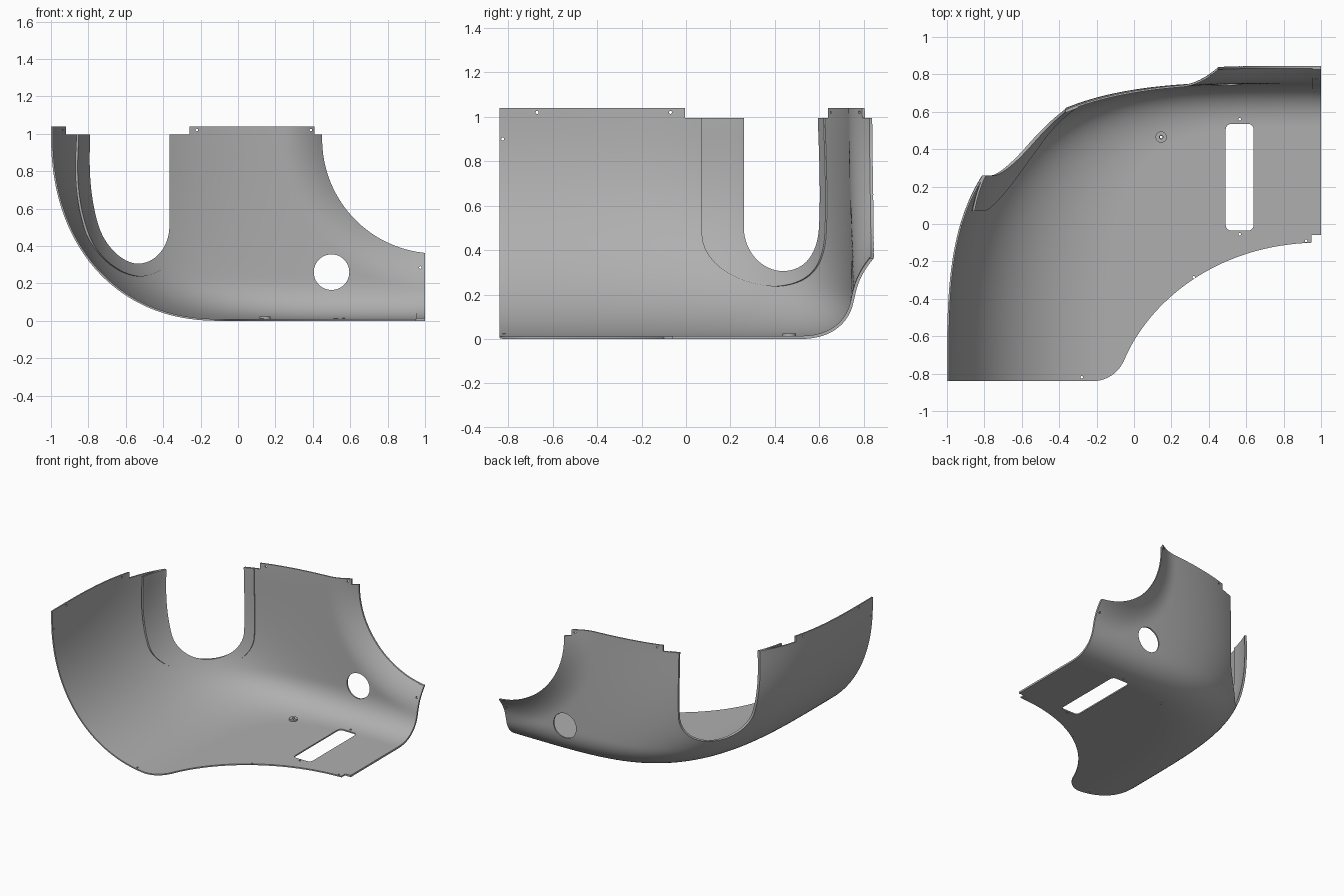
import bpy, bmesh, math
from mathutils import Vector
from mathutils.geometry import interpolate_bezier

old = bpy.data.objects.get("Cube")
if old:
    bpy.data.objects.remove(old)

grey = bpy.data.materials.new("plain grey")
grey.use_nodes = True
grey.diffuse_color = (0.43, 0.43, 0.43, 1)
grey.node_tree.nodes["Principled BSDF"].inputs["Base Color"].default_value = (0.43, 0.43, 0.43, 1)


def link(name, bm):
    mesh = bpy.data.meshes.new(name)
    bm.to_mesh(mesh)
    bm.free()
    ob = bpy.data.objects.new(name, mesh)
    bpy.context.collection.objects.link(ob)
    return ob


def clamp(t, top=1):
    return min(top, max(0, t))


def quarter(z, depth, height, power):
    """Inward shift of a wall that rounds into the floor below a given height."""
    k = max(0, 1 - z / height)
    return depth * (1 - (1 - k ** power) ** (1 / power))


def panel(name, inset, thickness, cols=140, rows=50):
    """Corner shell: stacked superelliptic sections with a flat floor."""
    bm = bmesh.new()

    def point(i, z, scale=1):
        n = 3.35 + 0.9 * max(0, 1 - z) ** 1.4
        a = math.pi / 2 * i / cols
        c, s = max(0, math.cos(a)), math.sin(a)
        r = scale / (c ** n + s ** n) ** (1 / n)
        x = 1 - r * c * (2 - quarter(z, 0.9, 1, 2.2))
        y = -0.84 + r * s * (1.6 - quarter(z, 0.25, 0.23, 2.3))
        # flare of the wall around the rear arch
        if z > 0.05 and y > 0.4:
            t = 1 - (math.hypot(x - 1.06, z - 0.97) - 0.61) / 0.2
            y += 0.085 * clamp(t, 1.3) ** 2
        return bm.verts.new((x, y, z))

    rings = [[point(i, 0, k / 5) for i in range(cols + 1)] for k in range(1, 6)]
    rings += [[point(i, 1.04 * (j / rows) ** 2.2) for i in range(cols + 1)]
              for j in range(1, rows + 1)]
    hub = bm.verts.new((1, -0.84, 0))
    for i in range(cols):
        bm.faces.new((hub, rings[0][i + 1], rings[0][i]))
        for lo, hi in zip(rings, rings[1:]):
            bm.faces.new((lo[i], lo[i + 1], hi[i + 1], hi[i]))
    bm.normal_update()
    for v, nrm in [(v, v.normal.copy()) for v in bm.verts]:
        v.co += nrm * inset(v.co)
    ob = link(name, bm)
    m = ob.modifiers.new("thickness", 'SOLIDIFY')
    m.thickness = thickness
    m.offset = 1
    return ob


def prism(bm, pts, axis, lo, hi):
    place = {'X': lambda a, b, h: (h, a, b),
             'Y': lambda a, b, h: (a, h, b),
             'Z': lambda a, b, h: (a, b, h)}[axis]
    ends = [[bm.verts.new(place(a, b, h)) for a, b in pts] for h in (lo, hi)]
    bm.faces.new(ends[0])
    bm.faces.new(ends[1][::-1])
    for i in range(len(pts)):
        j = (i + 1) % len(pts)
        bm.faces.new((ends[0][i], ends[0][j], ends[1][j], ends[1][i]))


def arc(cx, cy, r, start, stop, steps):
    return [(cx + r * math.cos(math.radians(start + (stop - start) * k / steps)),
             cy + r * math.sin(math.radians(start + (stop - start) * k / steps)))
            for k in range(steps + 1)]


def circle(cx, cy, r, steps=12):
    return arc(cx, cy, r, 0, 360, steps)[:-1]


def rect(x0, y0, x1, y1):
    return [(x0, y0), (x1, y0), (x1, y1), (x0, y1)]


def finish_cutter(name, bm):
    bmesh.ops.recalc_face_normals(bm, faces=bm.faces)
    ob = link(name, bm)
    ob.hide_render = True
    return ob


def window_cutter(name, x0, y0, z0, ex, ey, height, steps=16):
    """U-shaped corner opening made of stacked rectangles."""
    bm = bmesh.new()
    levels = [(1 - math.cos(math.pi / 2 * k / steps), 1 - math.sin(math.pi / 2 * k / steps))
              for k in range(steps + 1)]
    rings = []
    for up, e in levels + [(None, 0)]:
        z = 1.3 if up is None else z0 + height * up
        rings.append([bm.verts.new((x, y, z))
                      for x, y in rect(-1.4, y0 + ey * e, x0 - ex * e, 1.4)])
    bm.faces.new(rings[0])
    bm.faces.new(rings[-1])
    for lo, hi in zip(rings, rings[1:]):
        for i in range(4):
            j = (i + 1) % 4
            bm.faces.new((lo[i], lo[j], hi[j], hi[i]))
    return finish_cutter(name, bm)


# Cutters
window = window_cutter("window_cutter", -0.367, 0.26, 0.305, 0.17, 0.18, 0.2)
border = window_cutter("border_cutter", -0.3, 0.07, 0.235, 0.24, 0.36, 0.24)

bm = bmesh.new()
# rear arch, lamp hole, floor arch and slot
prism(bm, arc(1.06, 0.97, 0.61, 180, 270, 40) + [(1.3, 0.36), (1.3, 1.3), (0.45, 1.3)],
      'Y', 0.4, 1.2)
prism(bm, circle(0.5, 0.26, 0.095, 48), 'Y', 0.4, 1.2)
sweep = interpolate_bezier(Vector((-0.055, -0.735)), Vector((0.06, -0.45)),
                           Vector((0.4, -0.12)), Vector((0.95, -0.1)), 40)
prism(bm, arc(-0.22, -0.66, 0.18, 270, 330, 12) + [(p.x, p.y) for p in sweep]
      + [(0.95, -0.06), (1.2, -0.06), (1.2, -1), (-0.22, -1)], 'Z', -0.1, 0.1)
slot = []
for cx, cy, a in ((0.61, 0.505, 0), (0.52, 0.505, 90), (0.52, -0.005, 180), (0.61, -0.005, 270)):
    slot += arc(cx, cy, 0.03, a, a + 90, 6)
prism(bm, slot, 'Z', -0.1, 0.1)
# screw holes
for x, y in ((0.565, 0.56), (0.565, -0.055), (0.32, -0.285), (-0.28, -0.82),
             (0.92, -0.09), (0.145, 0.465)):
    prism(bm, circle(x, y, 0.007), 'Z', -0.1, 0.1)
for x, z in ((-0.22, 1.02), (0.39, 1.02), (0.975, 0.285)):
    prism(bm, circle(x, z, 0.007), 'Y', 0.4, 1.2)
for y, z in ((-0.67, 1.02), (-0.07, 1.02), (-0.825, 0.9)):
    prism(bm, circle(y, z, 0.007), 'X', -1.2, -0.8)
openings = finish_cutter("openings_cutter", bm)

bm = bmesh.new()
prism(bm, rect(-1.3, -0.005, -0.26, 1.3), 'Z', 0.995, 1.4)
prism(bm, rect(0.41, 0.4, 1.3, 1.3), 'Z', 0.995, 1.4)
rim = finish_cutter("rim_cutter", bm)

bm = bmesh.new()
prism(bm, rect(0.955, -0.4, 1.3, 1.3), 'Z', -0.2, 0.7)
side = finish_cutter("side_cutter", bm)


def carve(ob, steps):
    for cutter, op in steps:
        m = ob.modifiers.new(cutter.name, 'BOOLEAN')
        m.object, m.operation, m.solver = cutter, op, 'EXACT'
    graph = bpy.context.evaluated_depsgraph_get()
    mesh = bpy.data.meshes.new_from_object(ob.evaluated_get(graph))
    ob.modifiers.clear()
    ob.data = mesh
    finish(ob)


def finish(ob):
    ob.data.materials.clear()
    ob.data.materials.append(grey)
    bpy.ops.object.select_all(action='DESELECT')
    ob.select_set(True)
    bpy.context.view_layer.objects.active = ob
    bpy.ops.object.shade_smooth_by_angle(angle=math.radians(30))


def border_inset(co):
    """The window border stands off the wall at its outer upper edge."""
    return 0.004 + 0.035 * clamp((0.26 - co.y) / 0.18) * clamp((co.z - 0.35) / 0.6)


# Main shell, border inside the window, joining strip at the open side
cuts = [(rim, 'DIFFERENCE'), (window, 'DIFFERENCE'), (openings, 'DIFFERENCE')]
carve(panel("shell", lambda co: 0, 0.01), cuts)
carve(panel("window_border", border_inset, 0.012), [(border, 'INTERSECT')] + cuts[:2])
carve(panel("side_strip", lambda co: 0.004, 0.01),
      [(side, 'INTERSECT'), (openings, 'DIFFERENCE')])

# Boss around the drain hole
bm = bmesh.new()
outer, inner = circle(0.145, 0.465, 0.03, 32), circle(0.145, 0.465, 0.01, 32)
loops = [[bm.verts.new((x, y, z)) for x, y in ring]
         for ring, z in ((outer, 0.005), (outer, 0.024), (inner, 0.024), (inner, 0.005))]
for a, b in zip(loops, loops[1:] + loops[:1]):
    for i in range(32):
        j = (i + 1) % 32
        bm.faces.new((a[i], a[j], b[j], b[i]))
bmesh.ops.recalc_face_normals(bm, faces=bm.faces)
finish(link("drain_boss", bm))

for cutter in (window, border, openings, rim, side):
    bpy.data.objects.remove(cutter)
